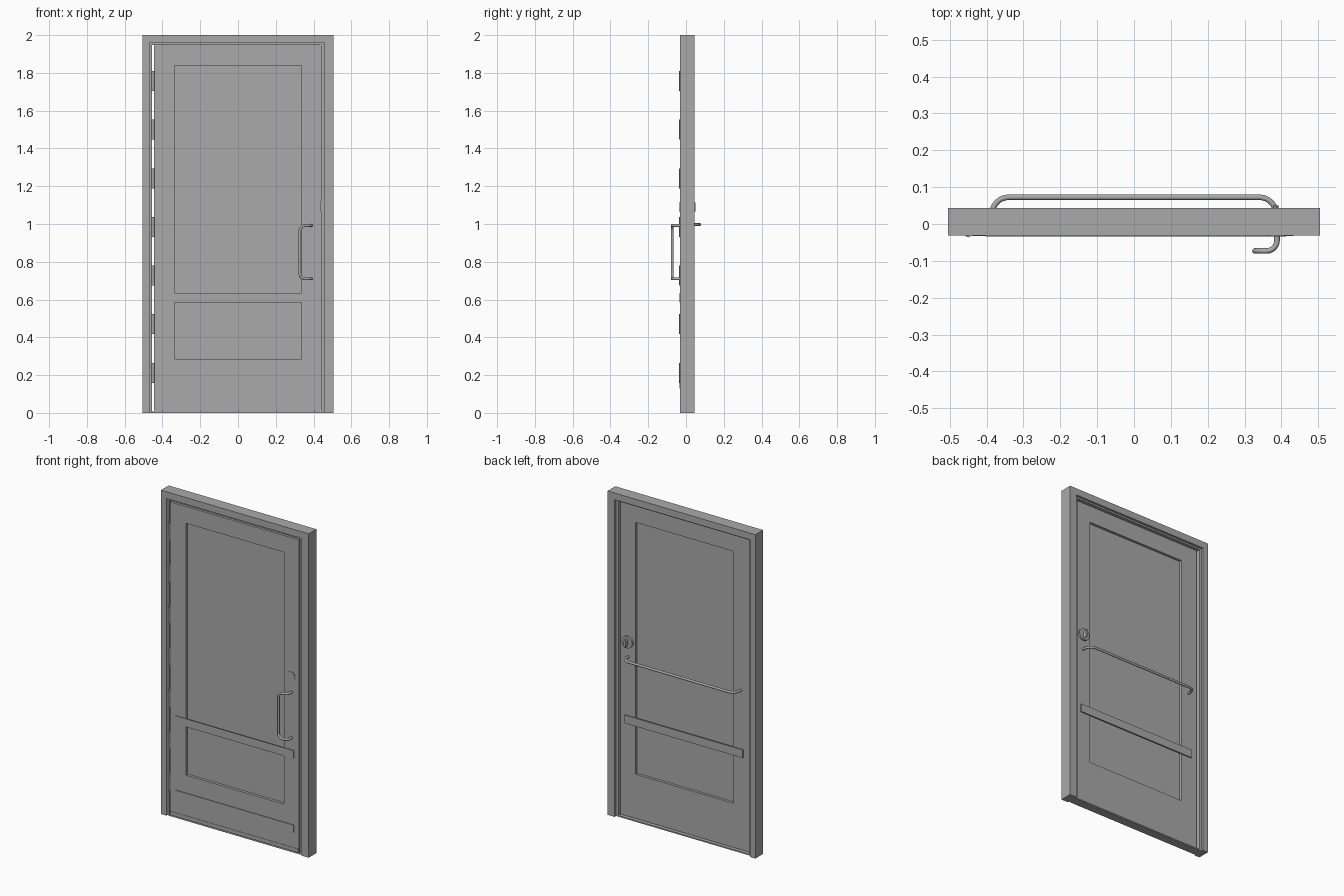
import bpy, bmesh, math
from mathutils import Vector, Matrix

if "Cube" in bpy.data.objects:
    bpy.data.objects.remove(bpy.data.objects["Cube"])

grey = bpy.data.materials.new("door_grey")
grey.diffuse_color = (0.4, 0.4, 0.4, 1)
grey.use_nodes = True
grey.node_tree.nodes["Principled BSDF"].inputs["Base Color"].default_value = grey.diffuse_color


def finish(bm, name, smooth=False):
    bmesh.ops.recalc_face_normals(bm, faces=bm.faces)
    me = bpy.data.meshes.new(name)
    bm.to_mesh(me)
    bm.free()
    me.materials.append(grey)
    ob = bpy.data.objects.new(name, me)
    bpy.context.collection.objects.link(ob)
    if smooth:
        bpy.ops.object.select_all(action='DESELECT')
        ob.select_set(True)
        bpy.context.view_layer.objects.active = ob
        bpy.ops.object.shade_smooth_by_angle(angle=math.radians(40))
    return ob


def prism(name, pts, y0, y1):
    """Extrude an outline in the x-z plane from y0 to y1."""
    bm = bmesh.new()
    face = bm.faces.new([bm.verts.new((x, y0, z)) for x, z in pts])
    new = bmesh.ops.extrude_face_region(bm, geom=[face])["geom"]
    bmesh.ops.translate(bm, vec=(0, y1 - y0, 0),
                        verts=[v for v in new if isinstance(v, bmesh.types.BMVert)])
    return finish(bm, name)


def rect(x0, x1, z0, z1):
    return [(x0, z0), (x1, z0), (x1, z1), (x0, z1)]


def arch(x0, x1, top, xi0, xi1, itop):
    """Outline of a frame open at the floor."""
    return [(x0, 0), (x0, top), (x1, top), (x1, 0),
            (xi1, 0), (xi1, itop), (xi0, itop), (xi0, 0)]


def ring(name, outer, inner, y0, y1):
    """Rectangular panel with a rectangular opening."""
    bm = bmesh.new()
    loops = [[bm.verts.new((x, y, z)) for x, z in r]
             for r, y in ((outer, y0), (inner, y0), (inner, y1), (outer, y1))]
    for a, b in zip(loops, loops[1:] + loops[:1]):
        for i in range(4):
            j = (i + 1) % 4
            bm.faces.new((a[i], a[j], b[j], b[i]))
    return finish(bm, name)


def cylinder(name, loc, r, depth, axis, scale=(1, 1, 1)):
    bm = bmesh.new()
    bmesh.ops.create_cone(bm, cap_ends=True, segments=24, radius1=r, radius2=r, depth=depth)
    if axis == 'Y':
        bmesh.ops.rotate(bm, verts=bm.verts, matrix=Matrix.Rotation(math.pi / 2, 3, 'X'))
    bmesh.ops.scale(bm, verts=bm.verts, vec=scale)
    bmesh.ops.translate(bm, verts=bm.verts, vec=loc)
    return finish(bm, name, True)


def tube(name, pts, corner, r):
    """Round tube along a path of right-angled turns with arc corners."""
    pts = [Vector(p) for p in pts]
    path = [pts[0]]
    for prev, p, nxt in zip(pts, pts[1:], pts[2:]):
        a, b = (prev - p).normalized(), (nxt - p).normalized()
        c = p + corner * (a + b)
        for k in range(9):
            t = k / 8 * math.pi / 2
            path.append(c - corner * (b * math.cos(t) + a * math.sin(t)))
    path.append(pts[-1])
    cu = bpy.data.curves.new(name, 'CURVE')
    cu.dimensions = '3D'
    cu.bevel_depth, cu.bevel_resolution, cu.use_fill_caps = r, 4, True
    sp = cu.splines.new('POLY')
    sp.points.add(len(path) - 1)
    for q, p in zip(sp.points, path):
        q.co = (*p, 1)
    cu.materials.append(grey)
    ob = bpy.data.objects.new(name, cu)
    bpy.context.collection.objects.link(ob)
    bpy.ops.object.select_all(action='DESELECT')
    ob.select_set(True)
    bpy.context.view_layer.objects.active = ob
    bpy.ops.object.convert(target='MESH')
    bpy.ops.object.shade_smooth_by_angle(angle=math.radians(40))


FRONT, BACK = -0.031, 0.044          # frame depth
LEAF_F, LEAF_B = -0.030, 0.015       # leaf depth

# Frame with a shallower inner stop
prism("frame", arch(-0.505, 0.505, 2.0, -0.468, 0.457, 1.958), FRONT, BACK)
prism("frame_stop", arch(-0.468, 0.457, 1.958, -0.455, 0.440, 1.948), -0.022, 0.030)

# Door leaf with recessed glass
opening = rect(-0.335, 0.335, 0.285, 1.84)
ring("door_leaf", rect(-0.444, 0.437, 0.012, 1.944), opening, LEAF_F, LEAF_B)
prism("glass_panel", opening, -0.013, -0.001)

# Threshold and bottom sweep
prism("threshold", rect(-0.455, 0.440, 0, 0.008), -0.024, 0.030)
prism("door_sweep", rect(-0.440, 0.433, 0.012, 0.035), LEAF_F - 0.002, LEAF_F)

# Rails across both faces
prism("front_rail", rect(-0.403, 0.403, 0.585, 0.635), LEAF_F - 0.004, LEAF_F)
prism("front_kick_rail", rect(-0.403, 0.403, 0.128, 0.175), LEAF_F - 0.004, LEAF_F)
prism("back_rail", rect(-0.403, 0.403, 0.585, 0.635), LEAF_B, LEAF_B + 0.008)

# Hinge knuckles
for i in range(7):
    cylinder(f"hinge_{i + 1}", (-0.45, -0.0285, 0.212 + i * 0.2575), 0.0075, 0.106, 'Z')

# Lock: front cylinder, back rose with thumb turn, latch plate
cylinder("lock_cylinder", (0.385, LEAF_F - 0.001, 1.09), 0.027, 0.006, 'Y')
cylinder("lock_rose", (0.385, LEAF_B + 0.006, 1.09), 0.036, 0.012, 'Y')
cylinder("thumb_turn", (0.385, LEAF_B + 0.022, 1.09), 0.025, 0.026, 'Y', (0.3, 1, 1))
prism("latch_plate", rect(0.434, 0.440, 1.07, 1.12), -0.020, 0.005)

# Front pull handle
hx, hy = 0.388, -0.073
tube("pull_handle", [(hx, LEAF_F, 0.992), (hx, hy, 0.992), (0.328, hy, 0.992),
                     (0.328, hy, 0.710), (hx, hy, 0.710), (hx, LEAF_F, 0.710)], 0.028, 0.0075)

# Back push bar
tube("push_bar", [(-0.385, LEAF_B, 0.997), (-0.385, 0.0725, 0.997),
                  (0.385, 0.0725, 0.997), (0.385, LEAF_B, 0.997)], 0.045, 0.0075)
